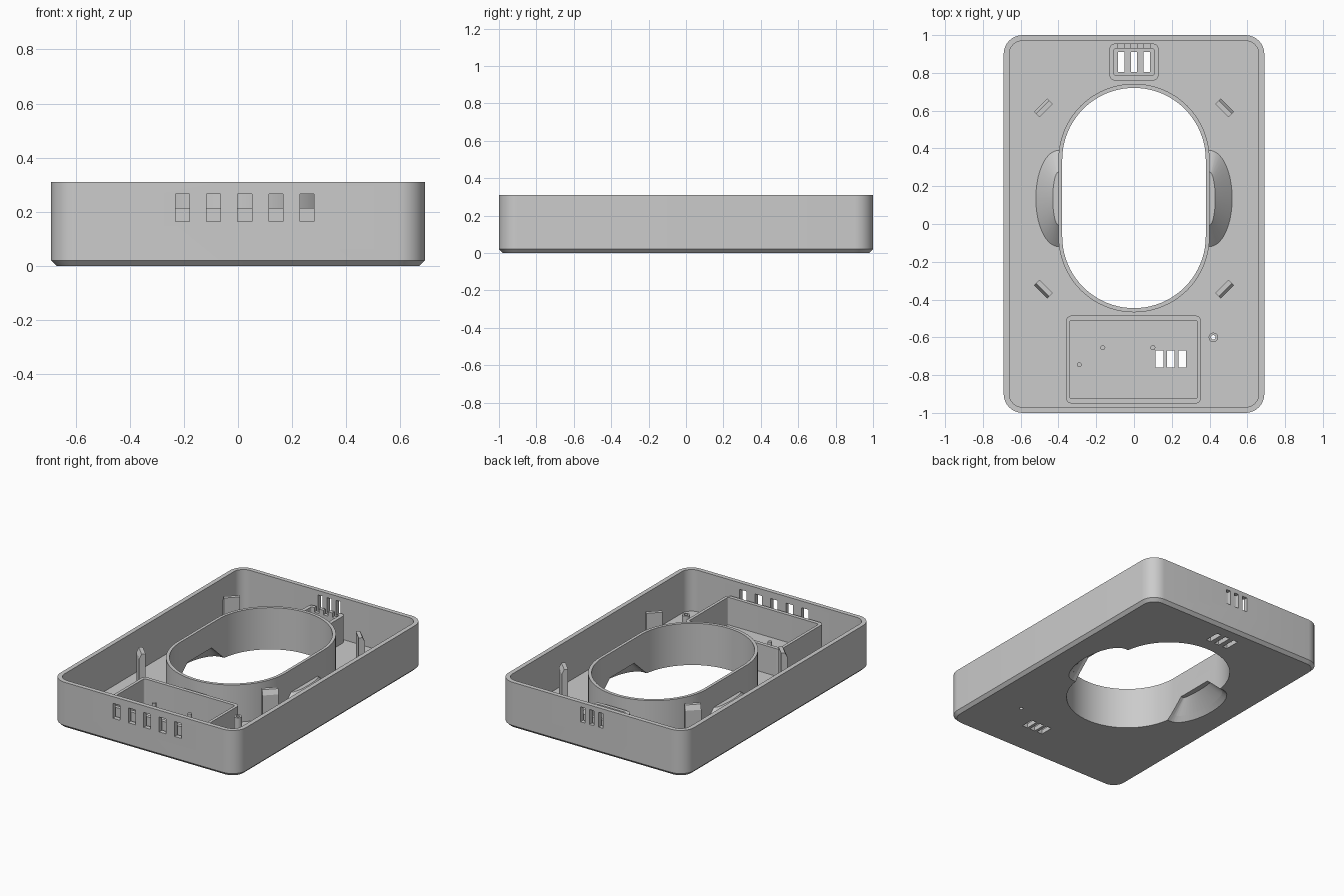
import bpy, bmesh, math

if "Cube" in bpy.data.objects:
    bpy.data.objects.remove(bpy.data.objects["Cube"])

grey = bpy.data.materials.new("light_grey")
grey.diffuse_color = (0.6, 0.6, 0.6, 1)
grey.use_nodes = True
grey.node_tree.nodes["Principled BSDF"].inputs["Base Color"].default_value = grey.diffuse_color

FLOOR, TOP = 0.03, 0.31


def rounded(cx, cy, hx, hy, r, n=8):
    """Outline of a rounded rectangle."""
    pts = []
    for k, (sx, sy) in enumerate([(1, 1), (-1, 1), (-1, -1), (1, -1)]):
        for i in range(n + 1):
            a = math.pi / 2 * (k + i / n)
            pts.append((cx + sx * (hx - r) + r * math.cos(a),
                        cy + sy * (hy - r) + r * math.sin(a)))
    return pts


def rect(x0, x1, y0, y1):
    return [(x0, y0), (x1, y0), (x1, y1), (x0, y1)]


def circle(cx, cy, r, n=20):
    return [(cx + r * math.cos(2 * math.pi * i / n),
             cy + r * math.sin(2 * math.pi * i / n)) for i in range(n)]


def loft(name, layers):
    """Closed solid through (outline, height) layers."""
    bm = bmesh.new()
    rings = [[bm.verts.new((x, y, z)) for x, y in pts] for pts, z in layers]
    n = len(rings[0])
    for a, b in zip(rings, rings[1:]):
        for i in range(n):
            j = (i + 1) % n
            bm.faces.new((a[i], a[j], b[j], b[i]))
    bm.faces.new(rings[0][::-1])
    bm.faces.new(rings[-1])
    bmesh.ops.remove_doubles(bm, verts=bm.verts, dist=1e-5)
    bmesh.ops.recalc_face_normals(bm, faces=bm.faces)
    me = bpy.data.meshes.new(name)
    bm.to_mesh(me)
    bm.free()
    me.materials.append(grey)
    ob = bpy.data.objects.new(name, me)
    bpy.context.collection.objects.link(ob)
    return ob


def prism(name, pts, z0, z1):
    return loft(name, [(pts, z0), (pts, z1)])


def activate(ob):
    bpy.ops.object.select_all(action='DESELECT')
    ob.select_set(True)
    bpy.context.view_layer.objects.active = ob


def cut(ob, layers):
    """Subtract a lofted solid from ob."""
    cutter = loft("cutter", layers)
    cutter.hide_render = True
    activate(ob)
    m = ob.modifiers.new("cut", 'BOOLEAN')
    m.operation, m.solver, m.object = 'DIFFERENCE', 'EXACT', cutter
    bpy.ops.object.modifier_apply(modifier=m.name)
    bpy.data.objects.remove(cutter)


def cut_prism(ob, pts, z0, z1):
    cut(ob, [(pts, z0), (pts, z1)])


def scoop(side, base, depth, half, n=20):
    """Half-ellipse outline bulging sideways from the oval wall."""
    pts = [(side * base, -half + 0.135)]
    for i in range(n + 1):
        a = -math.pi / 2 + math.pi * i / n
        pts.append((side * (0.4 + depth * math.cos(a)), 0.135 + half * math.sin(a)))
    return pts + [(side * base, half + 0.135)]


oval_in = rounded(0, 0.1375, 0.38, 0.583, 0.38, 20)
oval_out = rounded(0, 0.1375, 0.40, 0.605, 0.40, 20)

# Tray with chamfered underside
tray = loft("tray", [(rounded(0, 0, 0.67, 0.98, 0.08), 0),
                     (rounded(0, 0, 0.69, 1.0, 0.10), 0.02),
                     (rounded(0, 0, 0.69, 1.0, 0.10), TOP)])
cut_prism(tray, rounded(0, 0, 0.66, 0.97, 0.07), FLOOR, 0.5)
cut_prism(tray, oval_in, -0.1, 0.2)

# Oval wall round the opening
oval_wall = prism("oval_wall", oval_out, FLOOR, 0.28)
cut_prism(oval_wall, oval_in, -0.1, 0.5)

# Finger scoops on both sides of the opening
scoops = []
for side, label in ((1, "right"), (-1, "left")):
    hollow = [(scoop(side, 0.3, 0.129, 0.267), -0.01),
              (scoop(side, 0.3, 0.016, 0.128), 0.115)]
    shell = loft("finger_scoop_" + label, [(scoop(side, 0.385, 0.12, 0.255), FLOOR),
                                           (scoop(side, 0.385, 0.03, 0.14), 0.13)])
    for ob in (tray, oval_wall, shell):
        cut(ob, hollow)
    scoops.append(shell)

# Front and back compartments
front_box = prism("front_compartment", rounded(-0.0025, -0.7175, 0.3575, 0.2325, 0.03), FLOOR, 0.215)
cut_prism(front_box, rounded(-0.0025, -0.7175, 0.3375, 0.2075, 0.01), 0, 0.5)
back_box = prism("back_compartment", rounded(0, 0.8575, 0.13, 0.0975, 0.03), FLOOR, 0.21)
cut_prism(back_box, rounded(0, 0.8575, 0.105, 0.0725, 0.01), 0, 0.5)

# Vents through floor and walls
for i in (-1, 0, 1):
    x = 0.067 * i
    cut_prism(tray, rect(x - 0.017, x + 0.017, 0.805, 0.91), -0.1, 0.1)
    for ob in (tray, back_box):
        cut_prism(ob, rect(x - 0.017, x + 0.017, 0.92, 1.1), 0.18, 0.28)
    x = 0.195 + 0.06 * i
    cut_prism(tray, rect(x - 0.02, x + 0.02, -0.76, -0.67), -0.1, 0.1)
for i in range(5):
    x = -0.205 + 0.115 * i
    cut_prism(tray, rect(x - 0.026, x + 0.026, -1.1, -0.96), 0.165, 0.265)

# Hollow screw post
post = prism("screw_post", circle(0.42, -0.6, 0.025), FLOOR, 0.2)
for ob in (tray, post):
    cut_prism(ob, circle(0.42, -0.6, 0.012), -0.1, 0.5)

# Locating pegs in the front compartment
pegs = [prism("locating_peg", circle(x, y, 0.013, 16), FLOOR, 0.155)
        for x, y in ((-0.165, -0.655), (0.1, -0.655), (-0.29, -0.745))]

# Diagonal clips with sloped tops
for sx in (1, -1):
    for sy, cy in ((1, 0.615), (-1, -0.345)):
        def clip_outline(u0, u1):
            k = math.sqrt(0.5)
            return [(sx * (0.48 + k * (u - t)), cy + sy * k * (u + t))
                    for u, t in ((u0, -0.05), (u1, -0.05), (u1, 0.05), (u0, 0.05))]
        loft("corner_clip", [(clip_outline(-0.02, 0.02), FLOOR),
                             (clip_outline(-0.02, 0.02), 0.27),
                             (clip_outline(-0.02, 0.005), 0.302)])

# Smooth the rounded parts, keeping edges sharp
for ob in [tray, oval_wall, front_box, back_box, post] + scoops + pegs:
    activate(ob)
    bpy.ops.object.shade_smooth_by_angle(angle=math.radians(30))
